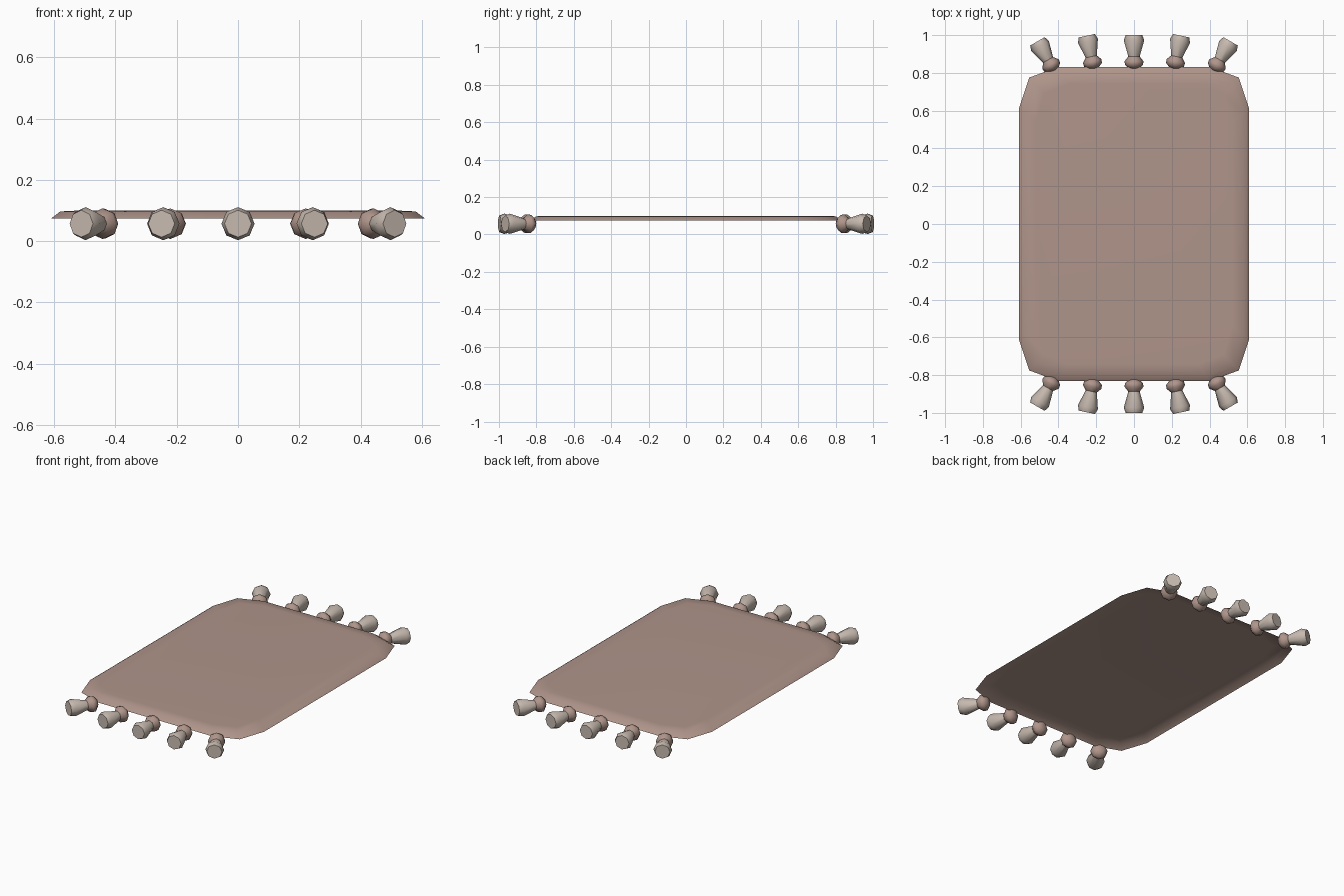
import bpy, bmesh, math
from mathutils import Matrix, Vector

cube = bpy.data.objects.get("Cube")
if cube:
    bpy.data.objects.remove(cube, do_unlink=True)


def material(name, rgb):
    m = bpy.data.materials.new(name)
    m.use_nodes = True
    m.diffuse_color = (*rgb, 1)
    m.node_tree.nodes["Principled BSDF"].inputs["Base Color"].default_value = (*rgb, 1)
    return m


rose = material("dusty rose", (0.43, 0.30, 0.255))
cream = material("warm cream", (0.57, 0.49, 0.43))


def finish(name, bm, mat, angle):
    mesh = bpy.data.meshes.new(name)
    bm.to_mesh(mesh)
    bm.free()
    ob = bpy.data.objects.new(name, mesh)
    bpy.context.collection.objects.link(ob)
    mesh.materials.append(mat)
    bpy.ops.object.select_all(action='DESELECT')
    ob.select_set(True)
    bpy.context.view_layer.objects.active = ob
    bpy.ops.object.shade_smooth_by_angle(angle=math.radians(angle))
    return ob


# Rug cover: an open-bottomed shell of concentric rings with clipped corners
corner = [(0.61, 0.61), (0.555, 0.775), (0.40, 0.832)]
half = corner + [(-x, y) for x, y in reversed(corner)]
outline = half + [(-x, -y) for x, y in half]
bm = bmesh.new()
rings = []
for inset, z in ((0, 0.074), (0.03, 0.097), (0.09, 0.1)):
    sx, sy = 1 - inset / 0.61, 1 - inset / 0.832
    rings.append([bm.verts.new((x * sx, y * sy, z)) for x, y in outline])
n = len(outline)
for low, high in zip(rings, rings[1:]):
    for i in range(n):
        j = (i + 1) % n
        bm.faces.new((low[i], low[j], high[j], high[i]))
bm.faces.new(rings[-1])
finish("rug_cover", bm, rose, 60)


def lathe(name, profile, mat, place):
    """Eight-sided turned solid along local y; profile is (y, radius)."""
    bm = bmesh.new()
    loops = []
    for y, r in profile:
        loops.append([bm.verts.new((r * math.cos(k * math.pi / 4), y,
                                    r * math.sin(k * math.pi / 4))) for k in range(8)])
    for a, b in zip(loops, loops[1:]):
        for k in range(8):
            m = (k + 1) % 8
            bm.faces.new((a[k], a[m], b[m], b[k]))
    bm.faces.new(loops[0])
    bm.faces.new(loops[-1])
    bmesh.ops.recalc_face_normals(bm, faces=bm.faces)
    bm.transform(place)
    finish(name, bm, mat, 50)


# Tassels: a knot and a flared tuft, fanned out along both short ends
knot = [(-0.035, 0.025), (-0.015, 0.048), (0.005, 0.05), (0.03, 0.03)]
tuft = [(0.015, 0.026), (0.115, 0.054), (0.143, 0.044)]
for end, turn in (("back", 0), ("front", math.pi)):
    for i in range(-2, 3):
        tilt = math.radians((0, 12, 30)[abs(i)]) * (-1 if i > 0 else 1)
        y = 0.843 if abs(i) == 2 else 0.857
        place = (Matrix.Rotation(turn, 4, 'Z')
                 @ Matrix.Translation(Vector((0.22 * i, y, 0.057)))
                 @ Matrix.Rotation(tilt, 4, 'Z'))
        lathe(f"{end}_knot_{i + 3}", knot, rose, place)
        lathe(f"{end}_tassel_{i + 3}", tuft, cream, place)
